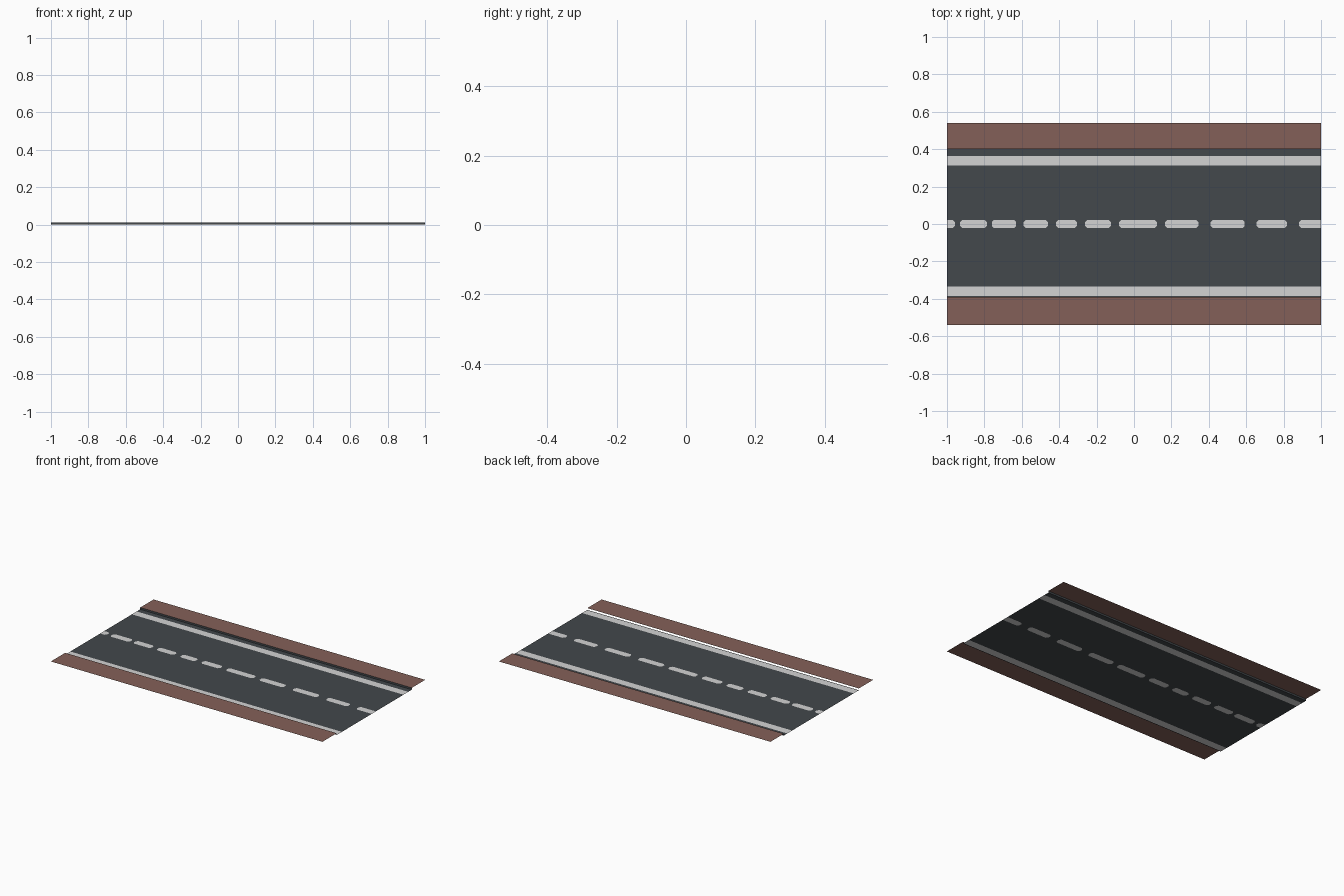
import bpy, bmesh

if "Cube" in bpy.data.objects:
    bpy.data.objects.remove(bpy.data.objects["Cube"])

def material(name, rgb):
    lin = [((c / 255 + 0.055) / 1.055) ** 2.4 for c in rgb]
    m = bpy.data.materials.new(name)
    m.diffuse_color = (*lin, 1)
    m.use_nodes = True
    m.node_tree.nodes["Principled BSDF"].inputs["Base Color"].default_value = m.diffuse_color
    return m

ASPHALT = material("asphalt grey", (67, 72, 76))
WHITE = material("line white", (211, 211, 211))
BROWN = material("pavement brown", (132, 96, 88))

def sheet(name, polygons, mats):
    """polygons: list of (points, material slot)"""
    bm = bmesh.new()
    for pts, slot in polygons:
        bm.faces.new([bm.verts.new(p) for p in pts]).material_index = slot
    bmesh.ops.remove_doubles(bm, verts=bm.verts, dist=1e-5)
    me = bpy.data.meshes.new(name)
    bm.to_mesh(me)
    bm.free()
    for m in mats:
        me.materials.append(m)
    ob = bpy.data.objects.new(name, me)
    bpy.context.collection.objects.link(ob)
    return ob

def strip(y0, y1, z=0.0):
    return [(-1, y0, z), (1, y0, z), (1, y1, z), (-1, y1, z)]

CURB = 0.012             # pavement height above the road
LOW, HIGH = -0.022, 0.022  # centre line edges
C = 0.012                # corner cut of each dash

# Road lanes and the two solid edge lines
sheet("road_lanes", [(strip(a, b), 0) for a, b in
      [(-0.39, -0.385), (-0.335, LOW), (HIGH, 0.312), (0.363, 0.40)]], [ASPHALT])
sheet("edge_lines", [(strip(-0.385, -0.335), 0), (strip(0.312, 0.363), 0)], [WHITE])

# Centre line: uneven dashes cut into the road, alternating with asphalt gaps
cuts = [-1, -0.957, -0.93, -0.786, -0.76, -0.63, -0.59, -0.46, -0.417, -0.305,
        -0.262, -0.123, -0.08, 0.123, 0.166, 0.345, 0.41, 0.592, 0.656, 0.818, 0.882, 1]

def boundary(i):
    """Dash end from low y to high y, with cut corners leaning into the dash"""
    x = cuts[i]
    if i in (0, len(cuts) - 1):
        return [(x, LOW, 0), (x, HIGH, 0)]
    s = C if i % 2 == 0 else -C
    return [(x + s, LOW, 0), (x, LOW + C, 0), (x, HIGH - C, 0), (x + s, HIGH, 0)]

sheet("centre_line", [(boundary(i + 1) + boundary(i)[::-1], i % 2)
                      for i in range(len(cuts) - 1)], [WHITE, ASPHALT])

# Raised pavements on both sides
sheet("pavements", [(strip(0.40, 0.54, CURB), 0), (strip(-0.54, -0.39, CURB), 0)], [BROWN])

# Curb face below the back pavement
sheet("curb_face", [([(-1, 0.40, 0), (1, 0.40, 0), (1, 0.40, CURB), (-1, 0.40, CURB)], 0)],
      [ASPHALT])
